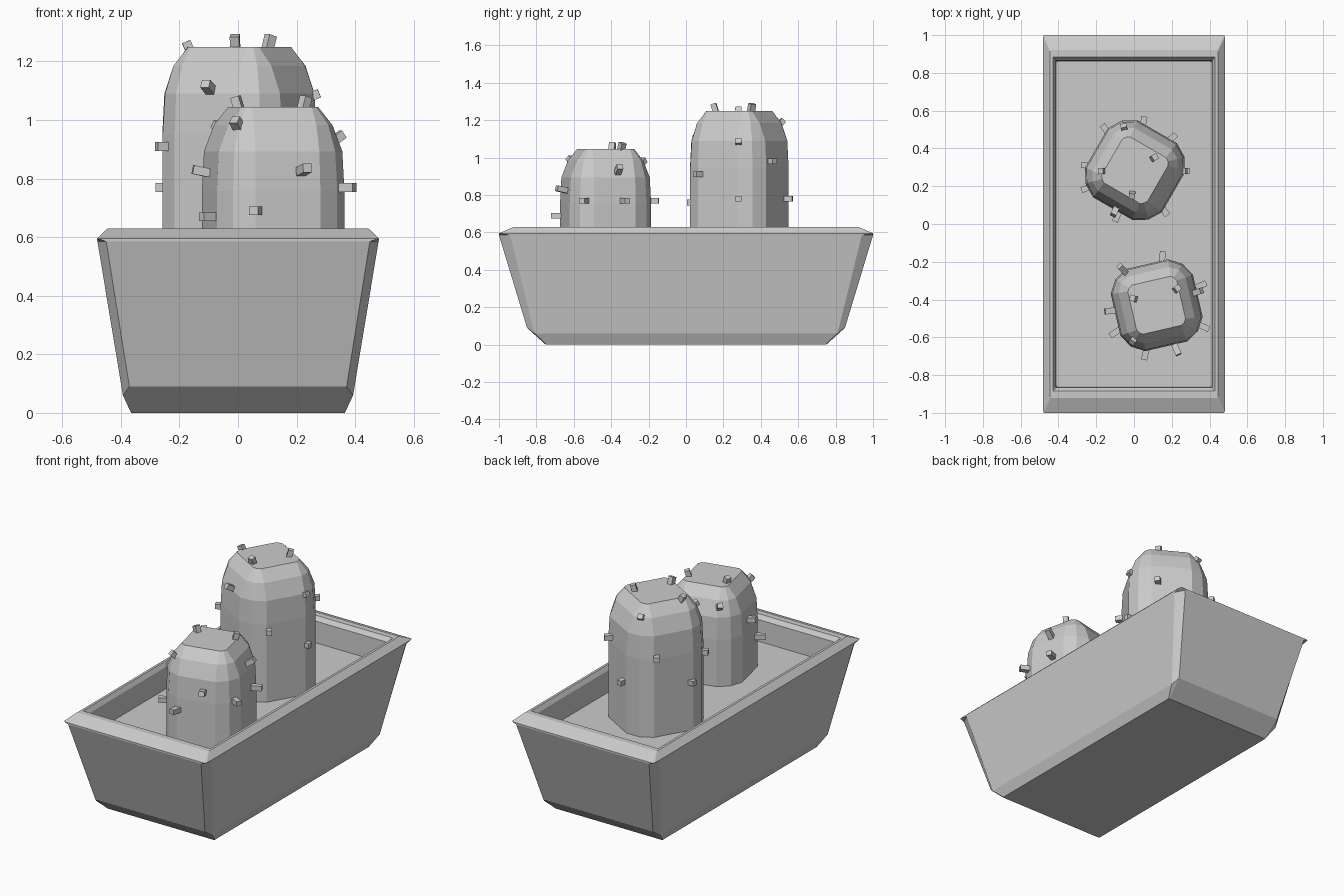
import bpy, bmesh, math
from mathutils import Vector, Matrix

if "Cube" in bpy.data.objects:
    bpy.data.objects.remove(bpy.data.objects["Cube"])


def loft(name, rings):
    """Skin a list of equal-length rings and cap both ends."""
    bm = bmesh.new()
    loops = [[bm.verts.new(p) for p in r] for r in rings]
    n = len(loops[0])
    for a, b in zip(loops, loops[1:]):
        for i in range(n):
            j = (i + 1) % n
            bm.faces.new((a[i], a[j], b[j], b[i]))
    bm.faces.new(loops[0][::-1])
    bm.faces.new(loops[-1])
    bmesh.ops.recalc_face_normals(bm, faces=bm.faces)
    me = bpy.data.meshes.new(name)
    bm.to_mesh(me)
    bm.free()
    ob = bpy.data.objects.new(name, me)
    bpy.context.collection.objects.link(ob)
    return ob


def trough_ring(hx, hy, cx, cy, z_end, z_side):
    """Rectangle with cut corners; end and side edges may differ in height."""
    ring = []
    for sx, sy in ((1, 1), (-1, 1), (-1, -1), (1, -1)):
        side = (sx * hx, sy * (hy - cy), z_side)
        end = (sx * (hx - cx), sy * hy, z_end)
        ring += [side, end] if sx * sy > 0 else [end, side]
    return ring


# Planter box: tapered outside, bevelled rim, recessed soil
loft("planter", [trough_ring(*r) for r in (
    (0.365, 0.75, 0.005, 0.005, 0.0, 0.0),
    (0.393, 0.85, 0.022, 0.04, 0.09, 0.06),
    (0.48, 1.0, 0.03, 0.06, 0.585, 0.585),
    (0.482, 1.0, 0.005, 0.01, 0.595, 0.595),
    (0.445, 0.92, 0.003, 0.005, 0.63, 0.63),
    (0.43, 0.885, 0.003, 0.005, 0.63, 0.63),
    (0.415, 0.865, 0.003, 0.005, 0.605, 0.605),
    (0.41, 0.86, 0.003, 0.005, 0.475, 0.475))])


def body_ring(side, flat, corner, z):
    """Twelve-sided rounded square."""
    ring = []
    for k in range(4):
        rot = Matrix.Rotation(k * math.pi / 2, 3, 'Z')
        for p in ((side, -flat), (side, flat), (corner, corner)):
            ring.append(rot @ Vector((p[0], p[1], z)))
    return ring


# (side, half flat, corner, height below the crown)
PROFILE = ((0.235, 0.12, 0.192, None), (0.235, 0.12, 0.192, 0.30),
           (0.228, 0.118, 0.186, 0.16), (0.192, 0.115, 0.165, 0.065),
           (0.14, 0.11, 0.128, 0.0))


def cactus(name, centre, top, turn, size, spikes):
    rings = [body_ring(s * size, f * size, c * size,
                       0.465 if d is None else top - d * size)
             for s, f, c, d in PROFILE]
    body = loft(name + "_body", rings)
    body.location = (*centre, 0)
    body.rotation_euler.z = math.radians(turn)
    # Spikes: small blocks pointing away from the body
    bm = bmesh.new()
    for x, y, z in spikes:
        focus = Vector((*centre, min(z, top - 0.27)))
        if z > top - 0.02:
            focus.z = top - 0.4
        out = (Vector((x, y, z)) - focus).to_track_quat('Z', 'Y').to_matrix().to_4x4()
        bmesh.ops.create_cube(bm, size=1, matrix=Matrix.Translation((x, y, z)) @ out
                              @ Matrix.Diagonal((0.032, 0.03, 0.06, 1)))
    me = bpy.data.meshes.new(name + "_spikes")
    bm.to_mesh(me)
    bm.free()
    bpy.context.collection.objects.link(bpy.data.objects.new(me.name, me))


cactus("tall_cactus", (0.005, 0.285), 1.25, -30, 1.0, (
    (-0.01, 0.155, 1.26), (0.105, 0.35, 1.26), (-0.165, 0.28, 1.24),
    (-0.05, 0.50, 1.18), (0.25, 0.28, 1.08), (-0.10, 0.07, 1.11),
    (-0.25, 0.19, 0.91), (0.16, 0.07, 0.91), (0.20, 0.455, 0.98),
    (0.265, 0.28, 0.78), (0.05, 0.54, 0.78), (-0.15, 0.50, 0.96),
    (-0.25, 0.31, 0.77), (-0.09, 0.04, 0.76)))

cactus("short_cactus", (0.12, -0.43), 1.045, 13, 0.95, (
    (0.0, -0.395, 1.05), (0.225, -0.345, 1.05), (-0.06, -0.24, 0.97),
    (0.15, -0.175, 0.77), (0.335, -0.36, 0.935), (0.37, -0.545, 0.77),
    (0.355, -0.325, 0.77), (-0.125, -0.46, 0.825), (-0.10, -0.575, 0.67),
    (0.06, -0.69, 0.69), (0.225, -0.665, 0.83), (0.0, -0.61, 0.98)))
